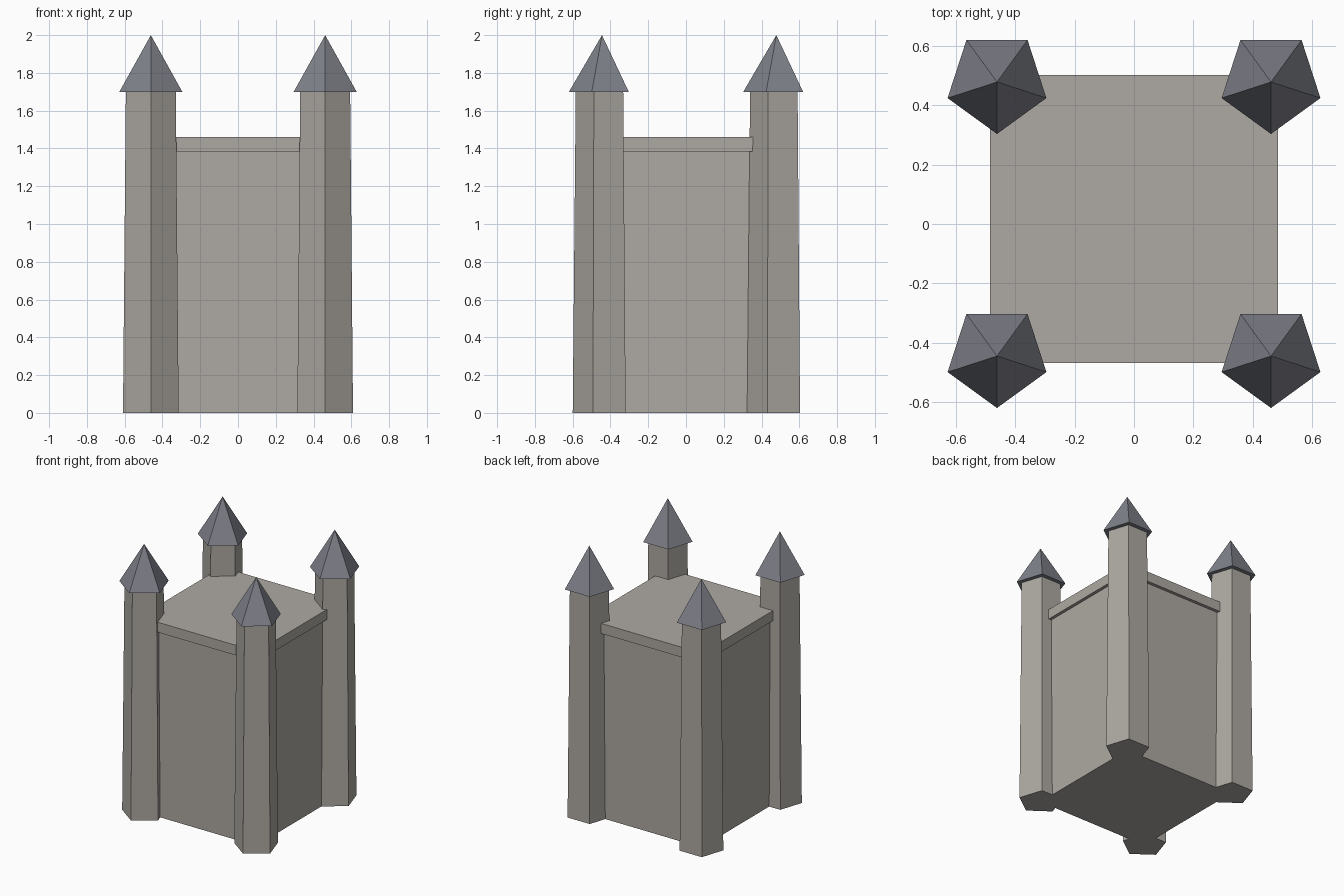
import bpy
import math

if "Cube" in bpy.data.objects:
    bpy.data.objects.remove(bpy.data.objects["Cube"])

HALF = 0.4615     # half width of the keep; towers stand on its corners
CY = 0.0168       # keep centre in y
TURN = math.radians(180)


def material(name, rgb):
    m = bpy.data.materials.new(name)
    m.diffuse_color = (*rgb, 1)
    m.use_nodes = True
    m.node_tree.nodes["Principled BSDF"].inputs["Base Color"].default_value = m.diffuse_color
    return m


stone = material("warm grey stone", (0.42, 0.395, 0.36))
slate = material("blue grey slate", (0.215, 0.222, 0.255))


def finish(name, mat):
    ob = bpy.context.object
    ob.name = name
    ob.data.materials.append(mat)
    return ob


def block(name, half, z0, z1):
    bpy.ops.mesh.primitive_cube_add(size=1, location=(0, CY, (z0 + z1) / 2))
    ob = finish(name, stone)
    ob.scale = (2 * half, 2 * half, z1 - z0)


def pentagon(name, mat, x, y, r0, r1, z0, z1):
    # five-sided taper with one corner pointing to the front
    bpy.ops.mesh.primitive_cone_add(vertices=5, radius1=r0, radius2=r1,
                                    depth=z1 - z0, rotation=(0, 0, TURN),
                                    location=(x, y, (z0 + z1) / 2))
    finish(name, mat)


# Keep and its overhanging roof slab
block("keep_body", HALF, 0, 1.385)
block("roof_slab", HALF * 1.05, 1.385, 1.46)

# Corner towers with pointed roofs
for sx, side in ((-1, "left"), (1, "right")):
    for sy, end in ((-1, "front"), (1, "back")):
        x, y = sx * HALF, CY + sy * HALF
        pentagon(f"tower_{end}_{side}", stone, x, y, 0.155, 0.139, 0, 1.7)
        pentagon(f"tower_roof_{end}_{side}", slate, x, y, 0.175, 0, 1.7, 2.0)
